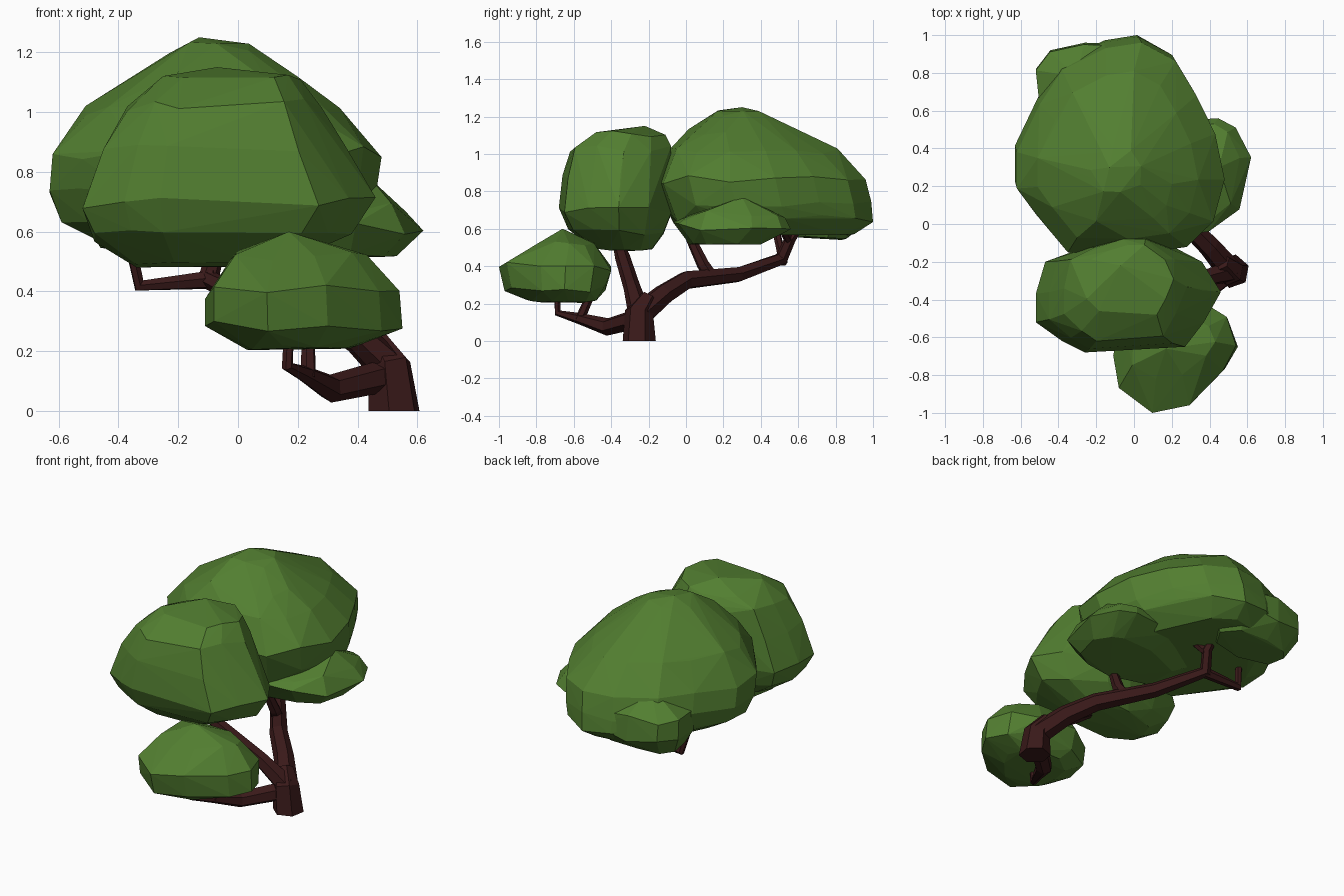
import bpy, bmesh, math, random
from mathutils import Vector

random.seed(7)


def material(name, color):
    m = bpy.data.materials.new(name)
    m.diffuse_color = color
    return m


LEAF = material("leaf_green", (0.085, 0.21, 0.03, 1))
BARK = material("bark_brown", (0.042, 0.010, 0.010, 1))


def finish(name, bm, mat):
    bmesh.ops.recalc_face_normals(bm, faces=bm.faces)
    mesh = bpy.data.meshes.new(name)
    bm.to_mesh(mesh)
    bm.free()
    mesh.materials.append(mat)
    ob = bpy.data.objects.new(name, mesh)
    bpy.context.collection.objects.link(ob)
    return ob


def foliage(name, outline, layers, peak):
    """Faceted clump: the plan outline fitted to each layer (z, x0, x1, y0, y1), then hulled."""
    bm = bmesh.new()
    xs, ys = [p[0] for p in outline], [p[1] for p in outline]
    for i, (z, x0, x1, y0, y1) in enumerate(layers):
        for x, y in outline:
            u = (x - min(xs)) / (max(xs) - min(xs))
            v = (y - min(ys)) / (max(ys) - min(ys))
            dz = random.uniform(-.025, .025) if 0 < i else random.uniform(0, .02)
            bm.verts.new((x0 + u * (x1 - x0), y0 + v * (y1 - y0), z + dz))
    bm.verts.new(peak)
    res = bmesh.ops.convex_hull(bm, input=bm.verts)
    loose = {v for v in res["geom_interior"] + res["geom_unused"]
             if isinstance(v, bmesh.types.BMVert)}
    bmesh.ops.delete(bm, geom=list(loose), context='VERTS')
    return finish(name, bm, LEAF)


def limb(name, path, sides=6):
    """Tapered faceted tube through points (x, y, z, radius)."""
    bm = bmesh.new()
    pts = [Vector(p[:3]) for p in path]
    rings = []
    for i, p in enumerate(pts):
        t = Vector()
        if i:
            t += (p - pts[i - 1]).normalized()
        if i < len(pts) - 1:
            t += (pts[i + 1] - p).normalized()
        t.normalize()
        if i == 0 and p.z == 0:
            t = Vector((0, 0, 1))
        ref = Vector((1, 0.35, 0)) if i == 0 else u
        u = (ref - t * ref.dot(t)).normalized()
        v = t.cross(u)
        rings.append([bm.verts.new(p + path[i][3] * (u * math.cos(a) + v * math.sin(a)))
                      for a in (2 * math.pi * k / sides for k in range(sides))])
    for a, b in zip(rings, rings[1:]):
        for k in range(sides):
            n = (k + 1) % sides
            bm.faces.new((a[k], a[n], b[n], b[k]))
    bm.faces.new(rings[0][::-1])
    bm.faces.new(rings[-1])
    return finish(name, bm, BARK)


# Foliage clumps
back = foliage("foliage_back", [
    (0.04, 1.0), (0.22, 0.9), (0.33, 0.71), (0.43, 0.5), (0.48, 0.25), (0.42, 0.02),
    (0.28, -0.12), (0, -0.16), (-0.35, -0.15), (-0.52, 0.06), (-0.62, 0.2),
    (-0.62, 0.4), (-0.5, 0.66), (-0.38, 0.85), (-0.15, 0.97)], [
    (0.565, -0.46, 0.30, 0.00, 0.90),
    (0.65, -0.59, 0.42, -0.08, 1.00),
    (0.74, -0.63, 0.46, -0.12, 0.99),
    (0.86, -0.62, 0.48, -0.16, 0.96),
    (1.01, -0.51, 0.34, -0.08, 0.81),
    (1.12, -0.33, 0.20, 0.01, 0.58),
    (1.21, -0.23, 0.05, 0.17, 0.41),
], (-0.13, 0.30, 1.25))
back_left = foliage("foliage_back_left_bulge", [
    (-0.52, 0.82), (-0.44, 0.92), (-0.25, 0.96), (0.0, 0.95), (0.1, 0.8),
    (0.0, 0.62), (-0.25, 0.56), (-0.5, 0.64)], [
    (0.54, -0.46, 0.00, 0.60, 0.86),
    (0.65, -0.52, 0.08, 0.56, 0.96),
    (0.78, -0.52, 0.06, 0.56, 0.95),
], (-0.30, 0.78, 0.92))
right = foliage("foliage_right_bulge", [
    (0.45, 0.56), (0.54, 0.51), (0.62, 0.35), (0.56, 0.07), (0.4, -0.05),
    (0.15, -0.08), (-0.2, 0.0), (-0.2, 0.35), (0.15, 0.54)], [
    (0.515, -0.05, 0.53, 0.02, 0.40),
    (0.61, -0.22, 0.62, -0.07, 0.56),
    (0.68, -0.10, 0.56, -0.02, 0.53),
], (0.45, 0.30, 0.77))
# The bulges merge into the back clump
for bulge in (back_left, right):
    mod = back.modifiers.new("merge_bulge", 'BOOLEAN')
    mod.operation, mod.object, mod.solver = 'UNION', bulge, 'EXACT'
    bulge.hide_render = True
    bulge.hide_viewport = True
foliage("foliage_middle", [
    (-0.47, -0.2), (-0.52, -0.37), (-0.52, -0.52), (-0.38, -0.62), (-0.26, -0.68),
    (0.27, -0.65), (0.37, -0.52), (0.46, -0.36), (0.36, -0.2), (0.13, -0.08),
    (-0.05, -0.08), (-0.28, -0.13)], [
    (0.48, -0.34, 0.14, -0.50, -0.18),
    (0.58, -0.48, 0.38, -0.63, -0.12),
    (0.69, -0.52, 0.46, -0.68, -0.08),
    (0.87, -0.45, 0.36, -0.66, -0.08),
    (1.02, -0.37, 0.28, -0.62, -0.08),
    (1.10, -0.25, 0.21, -0.50, -0.11),
], (-0.07, -0.22, 1.15))
foliage("foliage_front", [
    (0.1, -1), (0.3, -0.96), (0.48, -0.78), (0.55, -0.65), (0.5, -0.5), (0.35, -0.41),
    (0.1, -0.41), (-0.07, -0.52), (-0.11, -0.7), (-0.08, -0.87)], [
    (0.20, 0.03, 0.40, -0.85, -0.48),
    (0.28, -0.11, 0.55, -0.97, -0.43),
    (0.40, -0.11, 0.54, -1.00, -0.40),
    (0.52, -0.03, 0.43, -0.82, -0.49),
], (0.17, -0.66, 0.60))

# Trunk and main limbs
limb("trunk", [(0.522, -0.25, 0, 0.09), (0.505, -0.25, 0.15, 0.078),
               (0.46, -0.20, 0.23, 0.05)])
limb("back_limb", [(0.51, -0.25, 0.14, 0.068), (0.40, -0.12, 0.25, 0.058),
                   (0.28, 0.00, 0.325, 0.052), (0.08, 0.28, 0.355, 0.043),
                   (-0.10, 0.51, 0.44, 0.037), (-0.07, 0.56, 0.55, 0.03),
                   (-0.08, 0.62, 0.63, 0.02)])
limb("middle_limb", [(0.51, -0.25, 0.15, 0.06), (0.36, -0.29, 0.29, 0.045),
                     (0.12, -0.34, 0.45, 0.04), (-0.02, -0.37, 0.54, 0.025)])
limb("front_limb", [(0.50, -0.26, 0.12, 0.055), (0.31, -0.42, 0.075, 0.047),
                    (0.23, -0.57, 0.12, 0.03), (0.165, -0.685, 0.15, 0.02),
                    (0.17, -0.69, 0.26, 0.017)])

# Twigs reaching into the clumps
limb("back_left_twig", [(-0.08, 0.50, 0.44, 0.033), (-0.33, 0.52, 0.42, 0.024),
                        (-0.37, 0.48, 0.60, 0.02)])
limb("back_twig", [(-0.07, 0.55, 0.54, 0.025), (0.05, 0.50, 0.63, 0.018)])
limb("right_twig", [(0.18, 0.13, 0.35, 0.037), (0.19, 0.09, 0.41, 0.034),
                    (0.17, 0.00, 0.60, 0.024)])
limb("front_twig", [(0.235, -0.57, 0.11, 0.027), (0.235, -0.50, 0.27, 0.022)])
